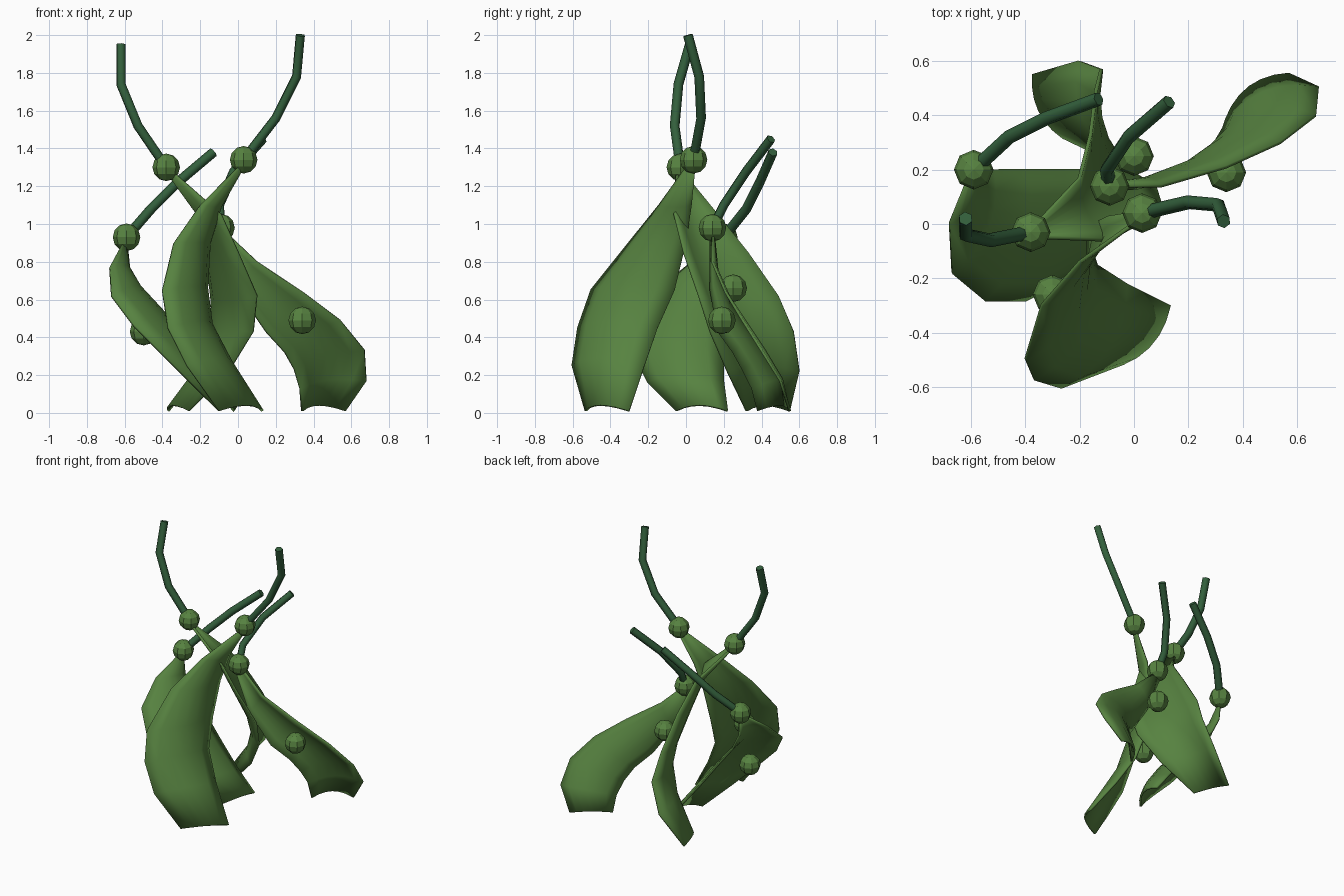
import bpy
import bmesh
from mathutils import Vector

cube = bpy.data.objects.get("Cube")
if cube:
    bpy.data.objects.remove(cube, do_unlink=True)


def make_material(name, colour):
    material = bpy.data.materials.new(name)
    material.use_nodes = True
    material.diffuse_color = colour
    material.node_tree.nodes["Principled BSDF"].inputs["Base Color"].default_value = colour
    return material


LEAF_GREEN = make_material("leaf green", (0.095, 0.225, 0.052, 1))
STEM_GREEN = make_material("dark stem green", (0.033, 0.115, 0.045, 1))


def add_object(name, data, material):
    obj = bpy.data.objects.new(name, data)
    bpy.context.collection.objects.link(obj)
    data.materials.append(material)
    return obj


def add_leaf(name, first_edge, second_edge, columns=7, bulge=0.18):
    """Cupped blade stretched between two edge paths, from tip to cut end."""
    first = [Vector(p) for p in first_edge]
    second = [Vector(p) for p in second_edge]
    middle = [(a + b) / 2 for a, b in zip(first, second)]
    last = len(middle) - 1
    bm = bmesh.new()
    grid = []
    for i, (a, b) in enumerate(zip(first, second)):
        tangent = middle[min(i + 1, last)] - middle[max(i - 1, 0)]
        width = b - a
        normal = tangent.cross(width).normalized()
        if i == last:
            normal.z = 0
        row = []
        for j in range(columns):
            t = j / (columns - 1)
            arch = 4 * t * (1 - t)
            point = a.lerp(b, t) + normal * (arch * bulge * width.length)
            # The cut end is notched upward in the middle
            if i == last:
                point.z += 0.03 * arch
            row.append(bm.verts.new(point))
        grid.append(row)
    for upper, lower in zip(grid, grid[1:]):
        for j in range(columns - 1):
            bm.faces.new((upper[j], lower[j], lower[j + 1], upper[j + 1]))
    mesh = bpy.data.meshes.new(name)
    bm.to_mesh(mesh)
    bm.free()
    obj = add_object(name, mesh, LEAF_GREEN)
    for polygon in mesh.polygons:
        polygon.use_smooth = True
    solid = obj.modifiers.new("thickness", "SOLIDIFY")
    solid.thickness = 0.014
    solid.offset = 0
    return obj


def add_knob(name, location):
    mesh = bpy.data.meshes.new(name)
    bm = bmesh.new()
    bmesh.ops.create_uvsphere(bm, u_segments=8, v_segments=6, radius=0.073)
    bm.to_mesh(mesh)
    bm.free()
    obj = add_object(name, mesh, LEAF_GREEN)
    obj.location = location


def add_stem(name, points):
    curve = bpy.data.curves.new(name, "CURVE")
    curve.dimensions = "3D"
    curve.bevel_depth = 0.026
    curve.bevel_resolution = 1
    curve.use_fill_caps = True
    spline = curve.splines.new("POLY")
    spline.points.add(len(points) - 1)
    for target, point in zip(spline.points, points):
        target.co = (*point, 1)
    add_object(name, curve, STEM_GREEN)


def add_plant(name, knob, stem, bud, first_edge, second_edge):
    add_leaf(name + "_leaf", first_edge, second_edge)
    add_knob(name + "_top_knob", knob)
    add_knob(name + "_middle_knob", bud)
    add_stem(name + "_stem", [knob] + stem)


# Front leaf
add_plant(
    "front", (.03, .04, 1.34),
    [(.2, .08, 1.56), (.31, .07, 1.78), (.33, .01, 2)],
    (-.3, -.26, .6),
    [(.01, .01, 1.31), (-.2, -.14, 1.1), (-.34, -.3, .9), (-.4, -.5, .65),
     (-.37, -.57, .45), (-.27, -.6, .25), (-.1, -.53, .01)],
    [(.03, .05, 1.31), (-.09, .03, 1.1), (-.15, 0, .9), (-.17, -.06, .65),
     (-.14, -.15, .45), (-.03, -.22, .25), (.13, -.3, .01)])

# Back leaf
add_plant(
    "back", (-.38, -.03, 1.3),
    [(-.53, -.06, 1.52), (-.62, -.04, 1.74), (-.62, .02, 1.95)],
    (0, .25, .66),
    [(-.37, -.01, 1.27), (-.2, .17, 1.05), (-.16, .33, .85), (-.14, .49, .62),
     (-.12, .57, .43), (-.2, .6, .22), (-.37, .55, .01)],
    [(-.34, -.05, 1.27), (-.09, -.06, 1.05), (0, -.01, .85), (.1, .07, .62),
     (.08, .13, .43), (-.05, .22, .22), (-.26, .32, .01)])

# Leaf on the model's left
add_plant(
    "left", (-.09, .14, .98),
    [(-.1, .2, 1.1), (-.02, .32, 1.28), (.13, .45, 1.45)],
    (.34, .19, .49),
    [(-.07, .14, .96), (.1, .14, .8), (.34, .21, .64), (.54, .3, .49),
     (.67, .4, .33), (.68, .5, .17), (.57, .55, .01)],
    [(-.11, .13, .92), (0, .13, .65), (.15, .17, .43), (.25, .25, .32),
     (.3, .3, .23), (.33, .35, .13), (.34, .38, .01)])

# Leaf on the model's right
add_plant(
    "right", (-.59, .2, .93),
    [(-.46, .32, 1.08), (-.32, .39, 1.22), (-.13, .46, 1.38)],
    (-.5, -.04, .43),
    [(-.61, .17, .9), (-.68, 0, .77), (-.67, -.18, .62), (-.55, -.28, .46),
     (-.4, -.28, .31), (-.25, -.2, .16), (-.1, -.05, .01)],
    [(-.59, .2, .87), (-.58, .2, .76), (-.52, .2, .64), (-.4, .2, .49),
     (-.27, .2, .32), (-.14, .2, .16), (-.02, .22, .01)])
